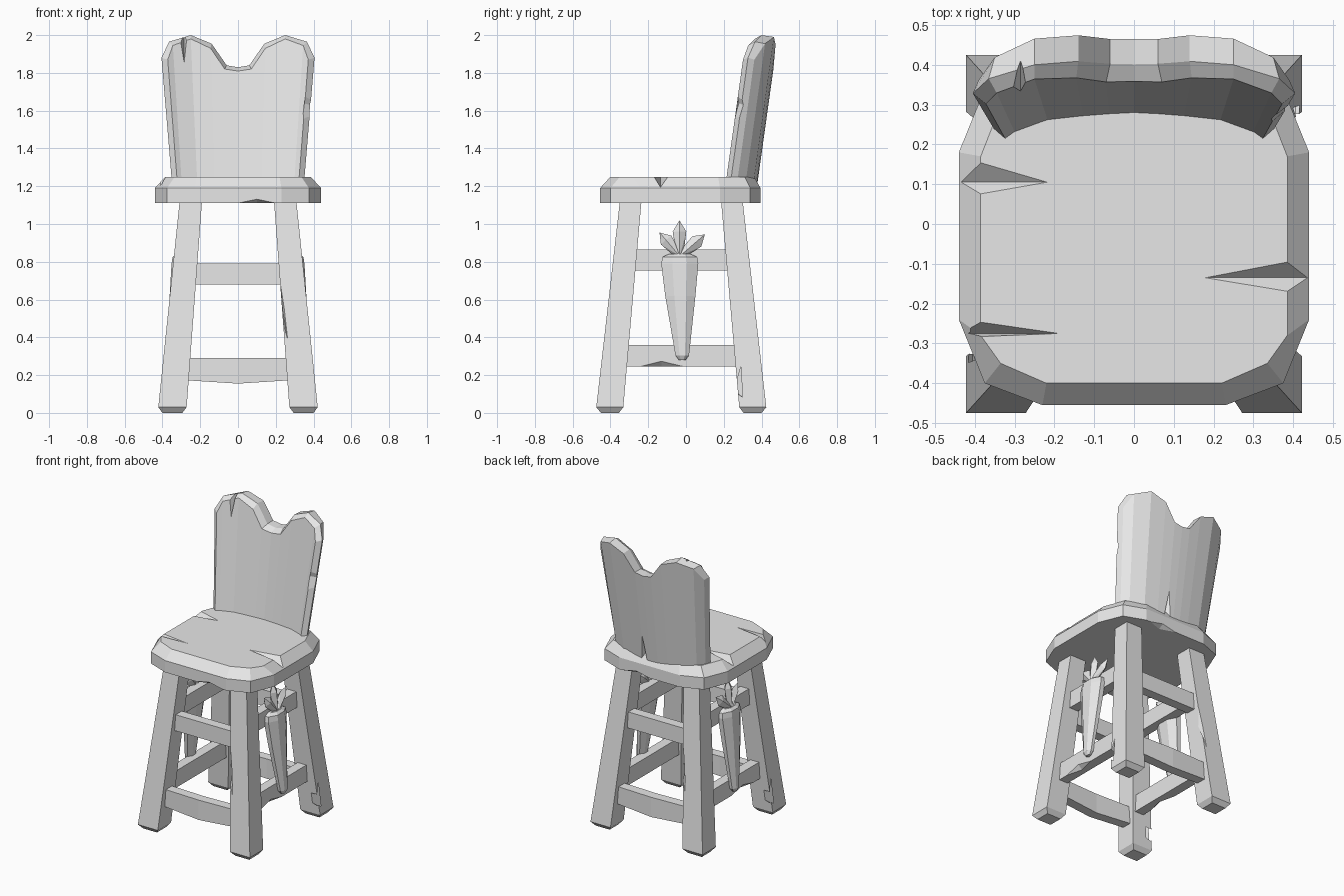
import bpy
import bmesh
from mathutils import Vector

cube = bpy.data.objects.get("Cube")
if cube:
    bpy.data.objects.remove(cube, do_unlink=True)

grey = bpy.data.materials.new("plain_grey")
grey.use_nodes = True
grey.diffuse_color = (0.8, 0.8, 0.8, 1)
grey.node_tree.nodes["Principled BSDF"].inputs["Base Color"].default_value = (0.8, 0.8, 0.8, 1)


def finish(name, bm):
    bmesh.ops.recalc_face_normals(bm, faces=bm.faces)
    mesh = bpy.data.meshes.new(name)
    bm.to_mesh(mesh)
    bm.free()
    mesh.materials.append(grey)
    obj = bpy.data.objects.new(name, mesh)
    bpy.context.collection.objects.link(obj)
    return obj


def loft(name, rings):
    """Bridge closed rings of equal length and cap both ends."""
    bm = bmesh.new()
    loops = [[bm.verts.new(p) for p in ring] for ring in rings]
    for a, b in zip(loops, loops[1:]):
        for i in range(len(a)):
            j = (i + 1) % len(a)
            bm.faces.new((a[i], a[j], b[j], b[i]))
    bm.faces.new(loops[0])
    bm.faces.new(loops[-1])
    return finish(name, bm)


def hull(name, points):
    bm = bmesh.new()
    for p in points:
        bm.verts.new(p)
    bmesh.ops.convex_hull(bm, input=bm.verts)
    bmesh.ops.dissolve_limit(bm, angle_limit=0.02, verts=bm.verts, edges=bm.edges)
    return finish(name, bm)


def chip(obj, points):
    """Carve a small wedge out of a part."""
    cutter = hull("chip_cutter", points)
    cutter.hide_render = True
    mod = obj.modifiers.new("chip", 'BOOLEAN')
    mod.operation = 'DIFFERENCE'
    mod.solver = 'EXACT'
    mod.object = cutter
    deps = bpy.context.evaluated_depsgraph_get()
    carved = bpy.data.meshes.new_from_object(obj.evaluated_get(deps))
    obj.modifiers.clear()
    if len(carved.polygons) > 3:
        obj.data = carved
    bpy.data.objects.remove(cutter, do_unlink=True)


def mirrored(half):
    """Complete a half outline across x = 0."""
    return half + [(-x, y) for x, y in reversed(half)]


# Seat slab with a bevelled top edge
outer = mirrored([(0.23, -0.455), (0.375, -0.4), (0.44, -0.24),
                  (0.44, 0.18), (0.375, 0.34), (0.23, 0.395)])
inner = mirrored([(0.22, -0.4), (0.335, -0.35), (0.385, -0.28),
                  (0.385, 0.17), (0.33, 0.31), (0.2, 0.36)])
seat = loft("seat", [[(x, y, z) for x, y in ring]
                     for ring, z in ((outer, 1.11), (outer, 1.19), (inner, 1.25))])

# Worn grooves running in from the seat edges
for side, y, tip, lo, hi in ((-1, 0.105, 0.21, 0.06, 0.1),
                             (-1, -0.275, 0.18, 0.015, 0.055),
                             (1, -0.135, 0.17, 0.065, 0.075)):
    chip(seat, [(side * tip, y, 1.252), (side * 0.48, y, 1.185),
                (side * 0.48, y - lo, 1.27), (side * 0.48, y + hi, 1.27)])
for y, face in ((-0.455, -1), (0.395, 1)):
    chip(seat, [(-0.05, y, 1.1), (0.25, y, 1.1), (0.1, y + face * 0.03, 1.15),
                (0.1, y - face * 0.05, 1.1), (0.1, y + face * 0.03, 1.1)])

# Backrest: a curved, tilted panel with three depth layers
# each column holds x, top height, and base depth
front = [(0, 1.81, 0.28), (0.07, 1.82, 0.277), (0.145, 1.93, 0.272),
         (0.25, 1.98, 0.262), (0.345, 1.945, 0.232), (0.372, 1.87, 0.215)]
ridge = [(0, 1.83, 0.32), (0.06, 1.84, 0.32), (0.14, 1.955, 0.31),
         (0.25, 2.0, 0.295), (0.365, 1.965, 0.265), (0.405, 1.88, 0.24)]
rear = [(0, 1.83, 0.383), (0.06, 1.84, 0.382), (0.14, 1.95, 0.376),
        (0.25, 1.99, 0.362), (0.35, 1.955, 0.32), (0.39, 1.87, 0.275)]
FOOT = 1.2


def panel_columns(layer):
    cols = [(-x, z, y) for x, z, y in reversed(layer[1:])] + layer
    tops = [Vector((x, y + 0.14 * (z - 1.25), z)) for x, z, y in cols]
    feet = [Vector((x * 0.86, y + 0.14 * (FOOT - 1.25), FOOT)) for x, z, y in cols]
    return tops, feet


bm = bmesh.new()
layers = []
for layer in (front, ridge, rear):
    tops, feet = panel_columns(layer)
    layers.append(([bm.verts.new(p) for p in tops], [bm.verts.new(p) for p in feet]))
for tops, feet in (layers[0], layers[2]):
    for i in range(len(tops) - 1):
        bm.faces.new((tops[i], tops[i + 1], feet[i + 1], feet[i]))
for (ta, fa), (tb, fb) in zip(layers, layers[1:]):
    for a, b in ((ta, tb), (fa, fb)):
        for i in range(len(a) - 1):
            bm.faces.new((a[i], a[i + 1], b[i + 1], b[i]))
    for e in (0, -1):
        bm.faces.new((ta[e], tb[e], fb[e], fa[e]))
backrest = finish("backrest", bm)

# Chips in the backrest: top corner, side edge, back foot
chip(backrest, [(-0.285, 0.32, 1.83), (-0.33, 0.3, 2.02), (-0.25, 0.3, 2.02),
                (-0.285, 0.43, 2.02)])
chip(backrest, [(0.345, 0.24, 1.5), (0.385, 0.26, 1.76), (0.345, 0.28, 1.64),
                (0.42, 0.22, 1.62), (0.42, 0.33, 1.62)])
chip(backrest, [(0.05, 0.412, 1.42), (0.0, 0.42, 1.2), (0.1, 0.42, 1.2), (0.05, 0.335, 1.2)])

# Splayed legs with bevelled feet
MID = -0.025
for sx, side in ((1, "left"), (-1, "right")):
    for sy, end in ((-1, "front"), (1, "back")):
        def section(x0, x1, y0, y1, z):
            return [(sx * x, MID + sy * y, z)
                    for x, y in ((x0, y0), (x1, y0), (x1, y1), (x0, y1))]
        leg = loft(f"{end}_{side}_leg", [
            section(0.295, 0.4, 0.33, 0.425, 0),
            section(0.272, 0.422, 0.307, 0.45, 0.03),
            section(0.19, 0.308, 0.21, 0.324, 1.13)])
        # worn inner corner on one diagonal, worn outer corner on the other
        if sx == -sy:
            pts = [(0.222, 0.38, 0.72), (0.275, 0.43, 0.32), (0.2, 0.44, 0.5),
                   (0.255, 0.42, 0.55), (0.235, 0.36, 0.55)]
        else:
            pts = [(0.41, 0.4, 0.02), (0.375, 0.36, 0.4), (0.42, 0.28, 0.12),
                   (0.405, 0.29, 0.1), (0.36, 0.28, 0.12)]
        chip(leg, [(sx * x, MID + sy * y, z) for x, y, z in pts])


# Rungs: bars that bow slightly at the middle
def rung(name, half, offset, z, height, along_x, sag):
    rings = []
    for t in (-1, 0, 1):
        bow = sag * (1 - abs(t))
        ring = []
        for d, h in ((-0.033, 0), (0.033, 0), (0.033, height), (-0.033, height)):
            out = offset + (d + bow * 0.6) * (1 if offset > 0 else -1)
            zz = z + h - (bow if h == 0 else 0)
            ring.append((t * half, MID + out, zz) if along_x else (out, MID + t * half, zz))
        rings.append(ring)
    return loft(name, rings)


for s, end, side in ((-1, "front", "right"), (1, "back", "left")):
    rung(f"{end}_upper_rung", 0.26, s * 0.305, 0.68, 0.11, True, 0.0)
    rung(f"{end}_lower_rung", 0.31, s * 0.355, 0.175, 0.115, True, 0.02)
    rung(f"{side}_upper_rung", 0.29, s * 0.26, 0.755, 0.11, False, 0.0)
    bar = rung(f"{side}_lower_rung", 0.33, s * 0.305, 0.245, 0.115, False, 0.0)
    chip(bar, [(s * 0.35, -0.31, 0.24), (s * 0.35, 0.06, 0.24), (s * 0.35, -0.13, 0.285),
               (s * 0.3, -0.13, 0.235)])


# Carrot ornaments leaning on the side rungs
def carrot_x(z):
    return 0.3 + (0.83 - z) * 0.095


for s, side in ((1, "left"), (-1, "right")):
    rings = []
    for z, half, thick, cy in ((0.28, 0.018, 0.012, -0.02), (0.305, 0.036, 0.026, -0.02),
                               (0.62, 0.08, 0.042, -0.03), (0.79, 0.098, 0.048, -0.033),
                               (0.825, 0.092, 0.046, -0.033), (0.84, 0.06, 0.03, -0.033)):
        rings.append([(s * (carrot_x(z) + thick * a), cy + half * b, z)
                      for a, b in ((1, -0.4), (1, 0.4), (0.35, 1), (-0.35, 1),
                                   (-1, 0.4), (-1, -0.4), (-0.35, -1), (0.35, -1))])
    loft(f"{side}_carrot", rings)
    # three pointed leaves
    root = Vector((-0.033, 0.83))
    for k, tip in enumerate(((-0.14, 0.955), (-0.035, 1.02), (0.1, 0.945))):
        tip = Vector(tip)
        along = tip - root
        wide = Vector((along.y, -along.x)).normalized() * 0.036
        mid = root + along * 0.68
        flat = [root + wide * 0.5, root - wide * 0.5, mid + wide, mid - wide, tip]
        pts = [(s * (carrot_x(p.y) + 0.005), p.x, p.y) for p in flat]
        pts += [(s * (carrot_x(p.y) + d), p.x, p.y) for p in (root, mid) for d in (0.028, -0.022)]
        hull(f"{side}_carrot_leaf_{k + 1}", pts)
